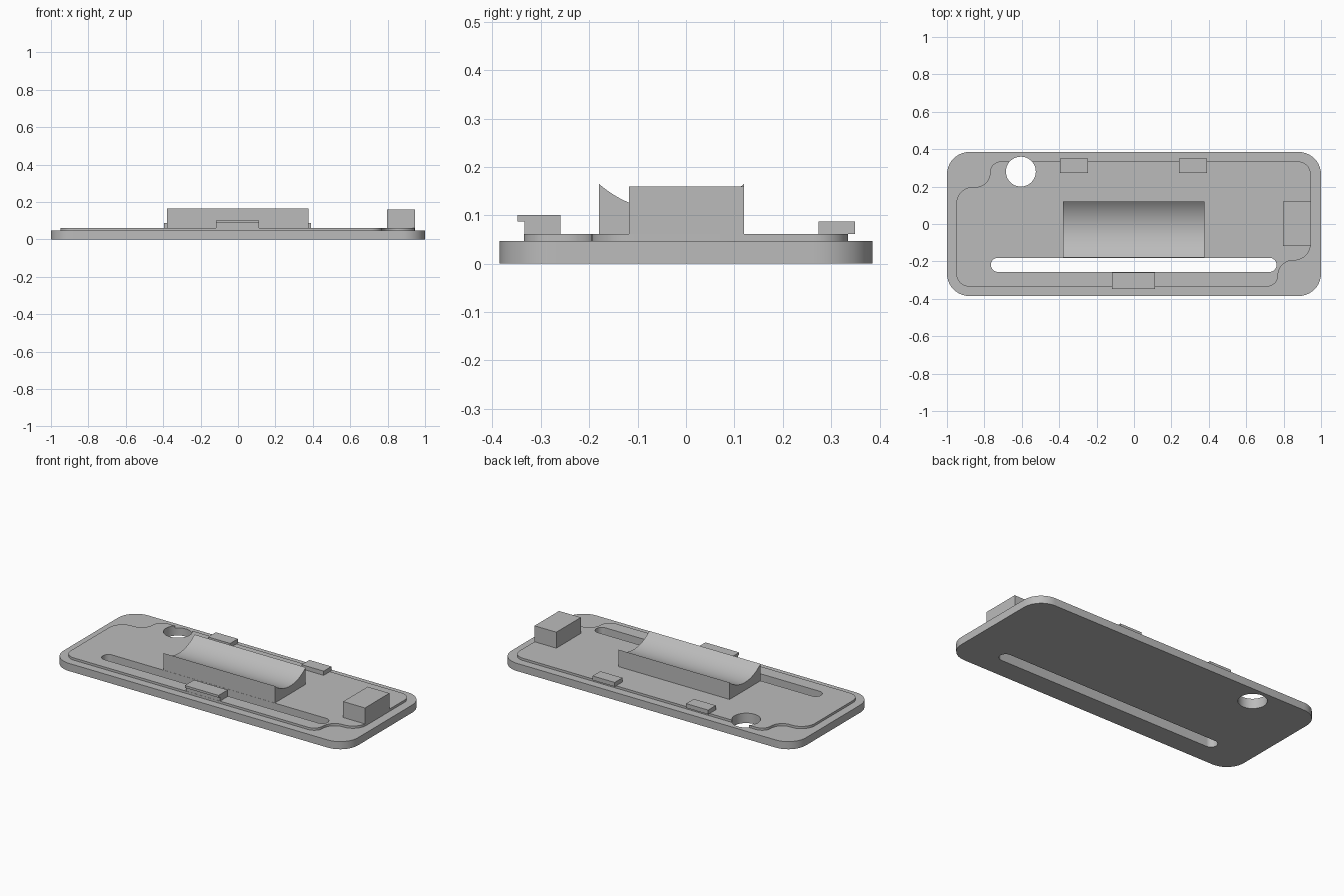
import bpy, bmesh, math
from mathutils import Vector, Matrix

if "Cube" in bpy.data.objects:
    bpy.data.objects.remove(bpy.data.objects["Cube"])

grey = bpy.data.materials.new("plain grey")
grey.use_nodes = True
COLOUR = (0.5, 0.5, 0.5, 1)
grey.diffuse_color = COLOUR
grey.node_tree.nodes["Principled BSDF"].inputs["Base Color"].default_value = COLOUR


def rounded(corners, steps=10):
    """Outline through (x, y, radius) corners, each replaced by an arc."""
    pts = []
    for i, (x, y, r) in enumerate(corners):
        p = Vector((x, y))
        a = (Vector(corners[i - 1][:2]) - p).normalized()
        b = (Vector(corners[(i + 1) % len(corners)][:2]) - p).normalized()
        if r == 0:
            pts.append(p)
            continue
        centre = p + (a + b) * r
        for k in range(steps + 1):
            t = k / steps * math.pi / 2
            pts.append(centre - b * r * math.cos(t) - a * r * math.sin(t))
    return pts


def rectangle(x0, x1, y0, y1, r=0.0):
    return rounded([(x0, y0, r), (x1, y0, r), (x1, y1, r), (x0, y1, r)])


def prism(name, outline, low, high, along_x=False):
    """Extrude an outline along z, or a (y, z) outline along x."""
    bm = bmesh.new()
    face = bm.faces.new([bm.verts.new((p[0], p[1], low)) for p in outline])
    new = bmesh.ops.extrude_face_region(bm, geom=[face])["geom"]
    top = [v for v in new if isinstance(v, bmesh.types.BMVert)]
    bmesh.ops.translate(bm, verts=top, vec=(0, 0, high - low))
    if along_x:
        turn = Matrix(((0, 0, 1), (1, 0, 0), (0, 1, 0)))
        bmesh.ops.transform(bm, matrix=turn.to_4x4(), verts=bm.verts)
    bmesh.ops.remove_doubles(bm, verts=bm.verts, dist=1e-5)
    bmesh.ops.recalc_face_normals(bm, faces=bm.faces)
    mesh = bpy.data.meshes.new(name)
    bm.to_mesh(mesh)
    bm.free()
    mesh.materials.append(grey)
    obj = bpy.data.objects.new(name, mesh)
    bpy.context.collection.objects.link(obj)
    return obj


def activate(obj):
    bpy.ops.object.select_all(action="DESELECT")
    obj.select_set(True)
    bpy.context.view_layer.objects.active = obj


BASE_TOP, LAYER_TOP = 0.047, 0.061

# Base plate and the raised layer with its two stepped corners
base = prism("base_plate", rectangle(-1, 1, -0.385, 0.385, 0.12), 0, BASE_TOP)
layer = prism("raised_layer", rounded([
    (-0.95, -0.335, 0.07), (0.77, -0.335, 0.06), (0.77, -0.195, 0.08),
    (0.945, -0.195, 0.09), (0.945, 0.335, 0.07), (-0.77, 0.335, 0.06),
    (-0.77, 0.198, 0.075), (-0.95, 0.198, 0.09)]), BASE_TOP, LAYER_TOP)

# Long slot and round hole through both
slot = prism("slot_cutter", rectangle(-0.765, 0.762, -0.256, -0.181, 0.0374), -0.1, 0.3)
hole = prism("hole_cutter", rectangle(-0.685, -0.525, 0.2, 0.36, 0.08), -0.1, 0.3)
for body in (base, layer):
    activate(body)
    for cutter in (slot, hole):
        mod = body.modifiers.new("cut", "BOOLEAN")
        mod.operation, mod.solver, mod.object = "DIFFERENCE", "EXACT", cutter
        bpy.ops.object.modifier_apply(modifier=mod.name)
for cutter in (slot, hole):
    bpy.data.objects.remove(cutter)

# Cradle with a hollow cylindrical top
radius, half, mid, rim = 0.227, 0.15, -0.03, 0.165
sweep = math.asin(half / radius)
centre_z = rim + radius * math.cos(sweep)
profile = [(mid - half, LAYER_TOP), (mid + half, LAYER_TOP)]
for k in range(25):
    t = sweep * (1 - k / 12)
    profile.append((mid + radius * math.sin(t), centre_z - radius * math.cos(t)))
cradle = prism("cradle", profile, -0.38, 0.376, along_x=True)

# End block and the three edge clips
prism("end_block", rectangle(0.797, 0.945, -0.118, 0.12), LAYER_TOP, 0.159)
prism("front_clip", [(-0.259, LAYER_TOP), (-0.259, 0.101), (-0.348, 0.101),
                     (-0.348, 0.087), (-0.334, 0.087), (-0.334, LAYER_TOP)],
      -0.118, 0.112, along_x=True)
for side, x in (("right", -0.395), ("left", 0.24)):
    prism("back_clip_" + side, rectangle(x, x + 0.15, 0.274, 0.349), LAYER_TOP, 0.087)

for obj in (base, layer, cradle):
    activate(obj)
    bpy.ops.object.shade_smooth_by_angle(angle=math.radians(30))
